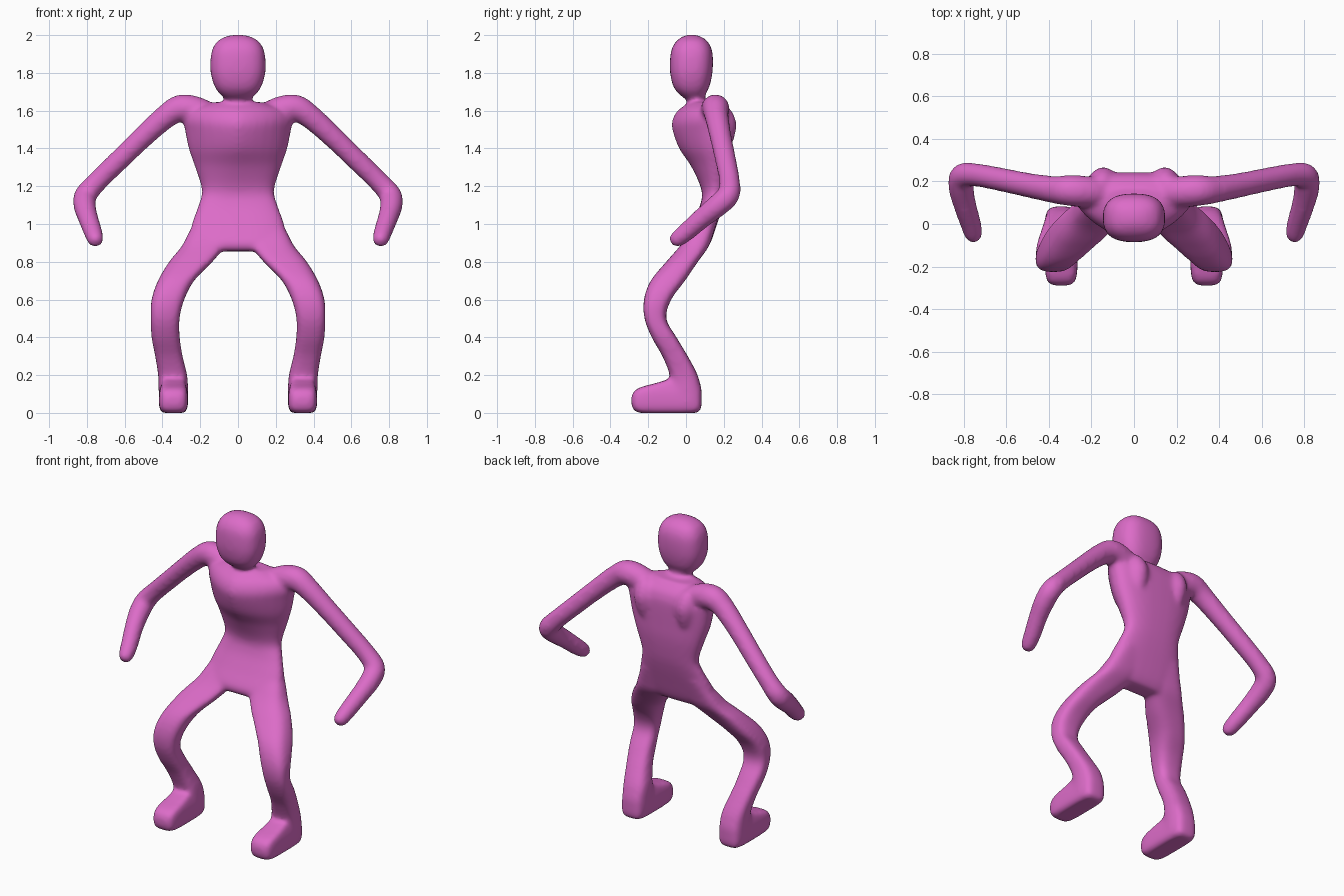
import bpy, bmesh, math
from mathutils import Vector

bm = bmesh.new()
SEG = 32


def smooth_rows(rows, n=5):
    """Catmull-Rom interpolation of rows of numbers."""
    out = []
    for i in range(len(rows) - 1):
        p0, p1 = rows[max(i - 1, 0)], rows[i]
        p2, p3 = rows[i + 1], rows[min(i + 2, len(rows) - 1)]
        for k in range(n):
            t = k / n
            out.append([0.5 * (2 * b + (c - a) * t + (2 * a - 5 * b + 4 * c - d) * t * t
                               + (3 * b - a - 3 * c + d) * t ** 3)
                        for a, b, c, d in zip(p0, p1, p2, p3)])
    return out + [list(rows[-1])]


def skin(rings):
    """Closed surface through a list of rings of points."""
    vs = [[bm.verts.new(p) for p in r] for r in rings]
    for a, b in zip(vs, vs[1:]):
        for i in range(SEG):
            j = (i + 1) % SEG
            bm.faces.new((a[i], a[j], b[j], b[i]))
    bm.faces.new(vs[0][::-1])
    bm.faces.new(vs[-1])


def stack(rows, sign=1, power=2.6):
    """Horizontal sections: z, centre x, half width, front y, back y,
    [widest position 0..1 from the front, front exponent]."""
    rows = [tuple(r) + (0.5, power)[len(r) - 5:] if len(r) < 7 else r for r in rows]
    rings = []
    for z, cx, hw, yf, yb, wide, nf in smooth_rows(rows):
        yc = yf + (yb - yf) * wide
        ring = []
        for i in range(SEG):
            a = 2 * math.pi * i / SEG
            c, s = math.cos(a), math.sin(a)
            e = 2 / (nf if s < 0 else power)
            depth = yc - yf if s < 0 else yb - yc
            ring.append((sign * cx + hw * math.copysign(abs(c) ** e, c),
                         yc + depth * math.copysign(abs(s) ** e, s), z))
        rings.append(ring)
    skin(rings)


def tube(rows, sign=1):
    """Round tube: x, y, z, radius."""
    pts = smooth_rows(rows)
    rings = []
    side = Vector((0, 1, 0))
    for i, p in enumerate(pts):
        t = (Vector(pts[min(i + 1, len(pts) - 1)][:3]) - Vector(pts[max(i - 1, 0)][:3])).normalized()
        side = (side - t * side.dot(t)).normalized()
        up = t.cross(side)
        ring = []
        for k in range(SEG):
            a = 2 * math.pi * k / SEG
            q = Vector(p[:3]) + p[3] * (side * math.cos(a) + up * math.sin(a))
            ring.append((sign * q.x, q.y, q.z))
        rings.append(ring)
    skin(rings)


# torso
stack([(0.855, 0, .19, .00, .10), (0.90, 0, .255, -.02, .13), (1.0, 0, .245, .03, .165),
       (1.1, 0, .21, .075, .197), (1.18, 0, .192, .082, .217, .55, 2.2),
       (1.3, 0, .228, .03, .235, .6, 1.8), (1.4, 0, .262, -.037, .24, .65, 1.6),
       (1.5, 0, .282, -.073, .243, .68, 1.55), (1.55, 0, .29, -.073, .24, .68, 1.55),
       (1.6, 0, .26, -.045, .22, .68, 1.6), (1.645, 0, .13, .02, .17, .6, 2)])
# neck
stack([(1.56, 0, .11, -.02, .15), (1.62, 0, .082, .005, .115),
       (1.65, 0, .072, .008, .102), (1.74, 0, .075, .0, .10)], power=2.2)
# head
stack([(1.66, 0, .06, .0, .09), (1.69, 0, .098, -.04, .105), (1.73, 0, .125, -.068, .125),
       (1.8, 0, .145, -.084, .14), (1.88, 0, .145, -.084, .143), (1.93, 0, .134, -.075, .135),
       (1.97, 0, .107, -.05, .112), (1.994, 0, .06, -.015, .075), (2.002, 0, .02, .01, .045)])

for s in (1, -1):
    # shoulder, arm and hand
    tube([(.10, .14, 1.56, .05), (.2, .15, 1.595, .072), (.3, .157, 1.613, .073),
          (.38, .162, 1.57, .064), (.5, .183, 1.463, .058), (.62, .208, 1.347, .056),
          (.74, .23, 1.23, .055), (.805, .225, 1.155, .06), (.812, .17, 1.1, .06),
          (.795, .09, 1.035, .054), (.77, .01, .965, .05), (.757, -.04, .925, .045),
          (.75, -.065, .907, .036), (.747, -.078, .897, .015)], s)
    # shoulder blade
    tube([(.13, .19, 1.36, .02), (.14, .20, 1.44, .05), (.145, .203, 1.53, .064),
          (.15, .19, 1.60, .045), (.15, .18, 1.63, .015)], s)
    # leg
    stack([(1.05, .12, .09, .085, .175), (.95, .15, .113, .015, .145), (.88, .185, .115, -.035, .12),
           (.8, .25, .115, -.105, .063), (.7, .328, .096, -.187, -.005), (.6, .371, .087, -.223, -.078),
           (.5, .386, .077, -.22, -.105), (.4, .383, .075, -.182, -.05), (.3, .366, .073, -.125, .01),
           (.2, .346, .077, -.086, .062), (.12, .342, .078, -.08, .08), (.06, .342, .078, -.08, .08)],
          s, 3)
    # foot
    stack([(.0, .342, .055, -.25, .06), (.012, .342, .07, -.275, .076), (.04, .342, .077, -.288, .083),
           (.09, .342, .077, -.288, .083), (.12, .342, .074, -.27, .083), (.138, .342, .068, -.235, .08),
           (.155, .342, .065, -.17, .075), (.178, .342, .06, -.09, .06)], s, 5)

bmesh.ops.recalc_face_normals(bm, faces=bm.faces)
mesh = bpy.data.meshes.new("figure")
bm.to_mesh(mesh)
bm.free()
figure = bpy.data.objects.new("figure", mesh)
bpy.context.collection.objects.link(figure)

# fuse the parts into one skin and soften the joins
fuse = figure.modifiers.new("fuse", 'REMESH')
fuse.mode = 'VOXEL'
fuse.voxel_size = 0.012
fuse.use_smooth_shade = True
soft = figure.modifiers.new("soften", 'SMOOTH')
soft.factor = 0.5
soft.iterations = 14

pink = bpy.data.materials.new("orchid pink")
pink.diffuse_color = (0.72, 0.15, 0.58, 1)
mesh.materials.append(pink)
